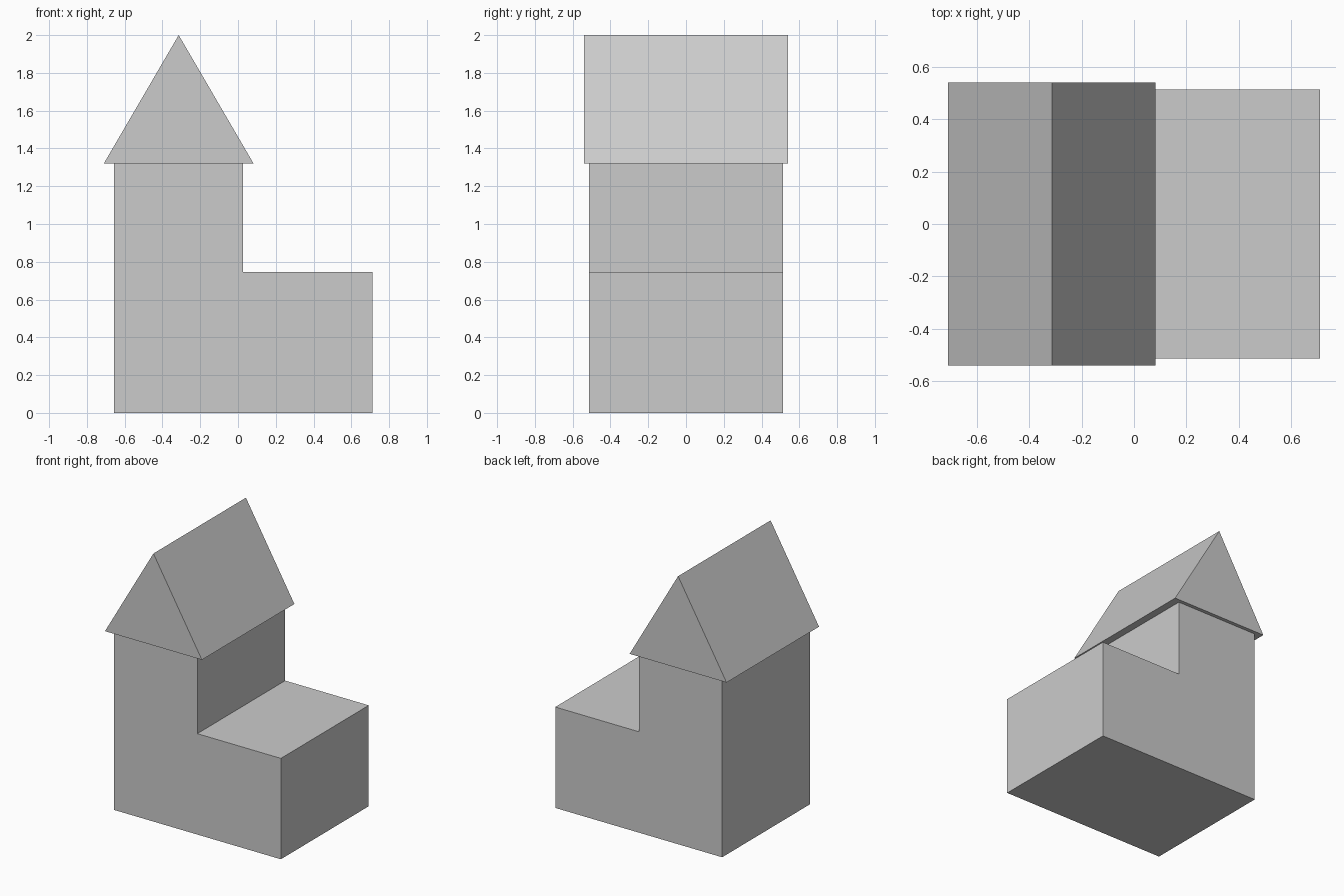
import bpy, bmesh

if "Cube" in bpy.data.objects:
    bpy.data.objects.remove(bpy.data.objects["Cube"])


def prism(name, profile, half_depth):
    """Extrude an x/z profile along y, centred on y = 0."""
    bm = bmesh.new()
    face = bm.faces.new([bm.verts.new((x, -half_depth, z)) for x, z in profile])
    ext = bmesh.ops.extrude_face_region(bm, geom=[face], use_keep_orig=True)
    moved = [g for g in ext["geom"] if isinstance(g, bmesh.types.BMVert)]
    bmesh.ops.translate(bm, verts=moved, vec=(0, 2 * half_depth, 0))
    bmesh.ops.recalc_face_normals(bm, faces=bm.faces[:])
    mesh = bpy.data.meshes.new(name)
    bm.to_mesh(mesh)
    bm.free()
    obj = bpy.data.objects.new(name, mesh)
    bpy.context.collection.objects.link(obj)
    return obj


LEFT, STEP, RIGHT = -0.656, 0.027, 0.711
WING_TOP, EAVES, RIDGE = 0.747, 1.319, 2.0

# L-shaped walls: tall house block with a low flat-topped wing
prism("house_walls", [(LEFT, 0), (RIGHT, 0), (RIGHT, WING_TOP),
                      (STEP, WING_TOP), (STEP, EAVES), (LEFT, EAVES)], 0.514)

# Gable roof overhanging the tall block
prism("gable_roof", [(-0.711, EAVES), (0.083, EAVES), (-0.314, RIDGE)], 0.541)
